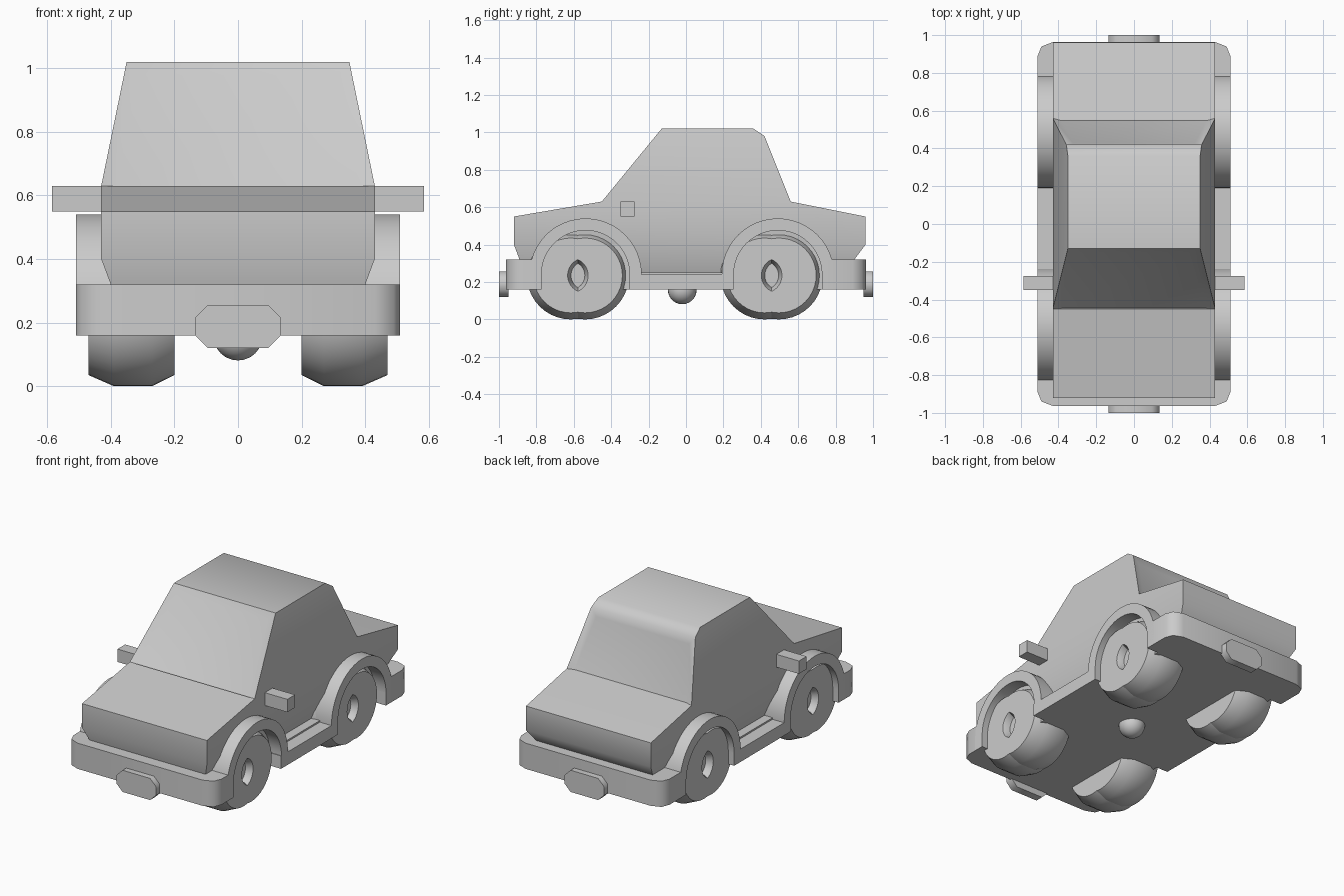
import bpy, bmesh, math
from mathutils import Vector

if "Cube" in bpy.data.objects:
    bpy.data.objects.remove(bpy.data.objects["Cube"])

grey = bpy.data.materials.new("plain_grey")
grey.diffuse_color = (0.6, 0.6, 0.6, 1)
grey.use_nodes = True
grey.node_tree.nodes["Principled BSDF"].inputs["Base Color"].default_value = grey.diffuse_color


def finish(name, bm, angle=55):
    bmesh.ops.recalc_face_normals(bm, faces=bm.faces)
    me = bpy.data.meshes.new(name)
    bm.to_mesh(me)
    bm.free()
    me.materials.append(grey)
    ob = bpy.data.objects.new(name, me)
    bpy.context.collection.objects.link(ob)
    bpy.ops.object.select_all(action='DESELECT')
    ob.select_set(True)
    bpy.context.view_layer.objects.active = ob
    bpy.ops.object.shade_smooth_by_angle(angle=math.radians(angle))
    return ob


def prism(name, outline, a, b, axis):
    """Extrude a 2D outline from a to b along the given axis."""
    place = {'x': lambda p, t: (t, p[0], p[1]),
             'y': lambda p, t: (p[0], t, p[1]),
             'z': lambda p, t: (p[0], p[1], t)}[axis]
    bm = bmesh.new()
    lo = [bm.verts.new(place(p, a)) for p in outline]
    hi = [bm.verts.new(place(p, b)) for p in outline]
    n = len(outline)
    bm.faces.new(lo)
    bm.faces.new(hi)
    for i in range(n):
        j = (i + 1) % n
        bm.faces.new((lo[i], lo[j], hi[j], hi[i]))
    return finish(name, bm)


def box(name, x, y, z):
    return prism(name, [(x[0], y[0]), (x[1], y[0]), (x[1], y[1]), (x[0], y[1])], z[0], z[1], 'z')


def half_round(yc, r, steps=24):
    return [(yc + r * math.cos(math.pi * i / steps), 0.24 + r * math.sin(math.pi * i / steps))
            for i in range(steps + 1)]


# Body shell: side profile with a width that depends on height
profile = [(-.86, .24), (-.92, .40), (-.92, .55), (-.45, .63), (-.13, 1.02), (.36, 1.02),
           (.42, .98), (.56, .63), (.96, .55), (.96, .40), (.84, .24)]


def half_width(z):
    if z > .63:
        return .43 - (z - .63) * .205
    return .43 - max(0, .40 - z) * .375


bm = bmesh.new()
left = [bm.verts.new((-half_width(z), y, z)) for y, z in profile]
right = [bm.verts.new((half_width(z), y, z)) for y, z in profile]
strips = []
for i in range(len(profile)):
    j = (i + 1) % len(profile)
    strips.append(bm.faces.new((left[i], left[j], right[j], right[i])))
for side in (left, right):
    for idx in ([0, 1, 9, 10], [1, 2, 3, 7, 8, 9], [3, 4, 5, 6, 7]):
        bm.faces.new([side[k] for k in idx])
bmesh.ops.recalc_face_normals(bm, faces=bm.faces)
# Front and rear windows as shallow inset panels
for k in (3, 6):
    bmesh.ops.inset_region(bm, faces=[strips[k]], thickness=.06, depth=-.012)
    for v in strips[k].verts:  # let the glass reach down close to the sill
        if v.co.z < .75:
            v.co += Vector((0, -.03 if k == 3 else .012, -.035 if k == 3 else -.03))
finish("body_shell", bm)

# Front and rear bumpers with rounded corners, and octagonal plates
plate = [(.095, .12), (.135, .16), (.135, .215), (.095, .255)]
plate += [(-x, z) for x, z in reversed(plate)]
for name, s, inner in (("front", -1, .775), ("rear", 1, .727)):
    half = [(.51, s * inner), (.51, s * .89), (.49, s * .94), (.43, s * .963)]
    prism(name + "_bumper", half + [(-x, y) for x, y in reversed(half)], .16, .32, 'z')
    prism(name + "_plate", plate, s * .95, s * 1.0, 'y')

# Floor and running boards
box("floor_pan", (-.43, .43), (-.80, .75), (.16, .25))
box("running_boards", (-.51, .51), (-.305, .255), (.16, .24))


def wheel(name, s, yc):
    """Two slightly offset lathed rings make one wheel."""
    section = [(.20, .075), (.20, .20), (.27, .235), (.39, .235),
               (.47, .20), (.47, .093), (.43, .075)]
    bm = bmesh.new()
    n = 40
    for dy in (-.038, .038):
        rings = []
        for i in range(n):
            a = 2 * math.pi * i / n
            rings.append([bm.verts.new((s * x, yc + dy + r * math.cos(a), .235 + r * math.sin(a)))
                          for x, r in section])
        for i in range(n):
            p, q = rings[i], rings[(i + 1) % n]
            for k in range(len(section)):
                m = (k + 1) % len(section)
                bm.faces.new((p[k], p[m], q[m], q[k]))
    finish(name, bm, 30)


# Wheels, arches, wheel wells and mirrors on both sides
for side, s in (("left", -1), ("right", 1)):
    for end, wheel_y, arch_y in (("front", -.578, -.537), ("rear", .458, .491)):
        tag = end + "_" + side
        wheel(tag + "_wheel", s, wheel_y)
        outer, inner = half_round(arch_y, .30), half_round(arch_y, .236)
        arch = ([(arch_y + .30, .16)] + outer + [(arch_y - .30, .16), (arch_y - .236, .16)]
                + inner[::-1] + [(arch_y + .236, .16)])
        prism(tag + "_arch", arch, s * .36, s * .51, 'x')
        well = [(arch_y + .24, .16)] + half_round(arch_y, .24) + [(arch_y - .24, .16)]
        prism(tag + "_well", well, s * .30, s * .43, 'x')
    box(side + "_mirror", sorted((s * .42, s * .585)), (-.35, -.275), (.55, .63))

# Round knob under the floor
bm = bmesh.new()
bmesh.ops.create_uvsphere(bm, u_segments=24, v_segments=12, radius=.077)
bmesh.ops.translate(bm, verts=bm.verts, vec=(0, -.02, .158))
finish("under_knob", bm)
